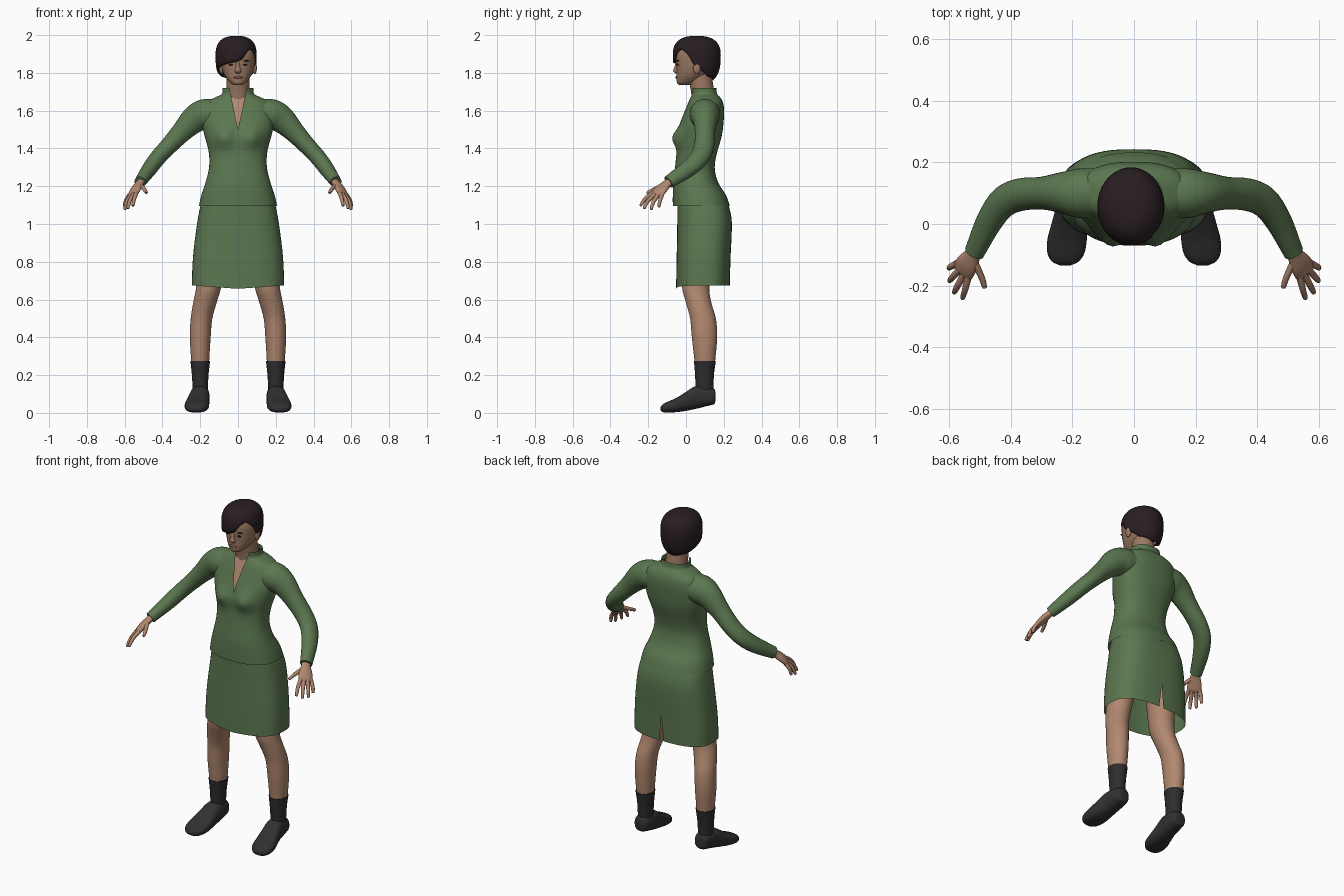
import bpy, bmesh, math
from mathutils import Vector

if "Cube" in bpy.data.objects:
    bpy.data.objects.remove(bpy.data.objects["Cube"])

X, Y, Z = Vector((1, 0, 0)), Vector((0, 1, 0)), Vector((0, 0, 1))


def material(name, r, g, b):
    m = bpy.data.materials.new(name)
    m.use_nodes = True
    m.diffuse_color = (r, g, b, 1)
    bsdf = next(n for n in m.node_tree.nodes if n.type == 'BSDF_PRINCIPLED')
    bsdf.inputs["Base Color"].default_value = (r, g, b, 1)
    bsdf.inputs["Roughness"].default_value = 0.8
    return m


GREEN = material("green cloth", 0.105, 0.185, 0.08)
SKIN = material("skin", 0.44, 0.245, 0.16)
FACE = material("face skin", 0.33, 0.19, 0.12)
HAIR = material("dark hair", 0.022, 0.013, 0.015)
SOCK = material("black sock", 0.026, 0.026, 0.028)
SHOE = material("black shoe", 0.03, 0.03, 0.032)
LIPS = material("lips", 0.24, 0.11, 0.085)
EYES = material("eyes", 0.03, 0.018, 0.015)


def finish(name, bm, mat, mirror=False):
    bmesh.ops.remove_doubles(bm, verts=bm.verts, dist=0.0001)
    bmesh.ops.recalc_face_normals(bm, faces=bm.faces)
    me = bpy.data.meshes.new(name)
    bm.to_mesh(me)
    bm.free()
    me.materials.append(mat)
    ob = bpy.data.objects.new(name, me)
    bpy.context.collection.objects.link(ob)
    bpy.ops.object.select_all(action='DESELECT')
    ob.select_set(True)
    bpy.context.view_layer.objects.active = ob
    bpy.ops.object.shade_smooth_by_angle(angle=math.radians(50))
    if mirror:
        ob.modifiers.new("Mirror", 'MIRROR')
    return ob


def grid_faces(bm, rows):
    for a, b in zip(rows, rows[1:]):
        for i in range(len(a) - 1):
            bm.faces.new((a[i], a[i + 1], b[i + 1], b[i]))


def spline(rings, steps=4):
    """Smooth curve through all ring values."""
    pts = [Vector(r) for r in rings]
    out = []
    for i in range(len(pts) - 1):
        p, q = pts[i], pts[i + 1]
        m0 = (q - pts[i - 1]) / 2 if i else q - p
        m1 = (pts[i + 2] - p) / 2 if i + 2 < len(pts) else q - p
        for k in range(steps):
            t = k / steps
            out.append(p * (2*t**3 - 3*t*t + 1) + m0 * (t**3 - 2*t*t + t)
                       + q * (3*t*t - 2*t**3) + m1 * (t**3 - t*t))
    return out + [pts[-1]]


def loft(name, mat, rings, u=X, v=None, power=2.0, sides=32, seam=-90,
         gap=None, tweak=None, caps=True, mirror=False):
    """Skin oval rings (x, y, z, half width, half depth); gap opens a slit at the seam."""
    bm = bmesh.new()
    rings = spline(rings)
    rows = []
    for i, r in enumerate(rings):
        c, a, b = Vector(r[:3]), r[3], r[4]
        uu, vv = u, v
        if v is None:
            t = Vector(rings[min(i + 1, len(rings) - 1)][:3]) - Vector(rings[max(i - 1, 0)][:3])
            vv = t.cross(u).normalized()
            uu = vv.cross(t).normalized()
        g = math.asin(min(1, gap(c.z) / a) ** (power / 2)) if gap else 0
        row = []
        for k in range(sides + 1):
            th = math.radians(seam) + g + (2 * math.pi - 2 * g) * k / sides
            co, si = math.cos(th), math.sin(th)
            p = (c + uu * a * math.copysign(abs(co) ** (2 / power), co)
                 + vv * b * math.copysign(abs(si) ** (2 / power), si))
            if tweak:
                tweak(p)
            row.append(bm.verts.new(p))
        rows.append(row)
    grid_faces(bm, rows)
    if caps:
        for row in (rows[0], rows[-1]):
            bm.faces.new(row[:-1])
    return finish(name, bm, mat, mirror)


def levels(table):
    """Rows of (z, front, back, half width) as upright rings."""
    return [(0, (f + b) / 2, z, w, (b - f) / 2) for z, f, b, w in table]


def blob(name, mat, at, size, mirror=False):
    bm = bmesh.new()
    bmesh.ops.create_uvsphere(bm, u_segments=16, v_segments=10, radius=1)
    for vert in bm.verts:
        vert.co = Vector(at) + Vector([p * s for p, s in zip(vert.co, size)])
    return finish(name, bm, mat, mirror)


# Jacket with an open neckline, over a skin chest
def bust(p):
    if p.y < 0.05:
        p.y -= 0.034 * math.exp(-((abs(p.x) - 0.075) / 0.05) ** 2 - ((p.z - 1.457) / 0.05) ** 2)


torso = [(1.095, -.07, .232, .207), (1.15, -.07, .213, .195), (1.22, -.067, .17, .172),
         (1.3, -.058, .152, .153), (1.38, -.05, .165, .155), (1.46, -.045, .188, .175),
         (1.53, -.032, .198, .19), (1.6, -.006, .202, .185), (1.645, .012, .195, .165),
         (1.672, .023, .18, .118), (1.688, .028, .165, .086), (1.72, .026, .16, .082)]
loft("jacket_body", GREEN, levels(torso), v=Y, power=2.4, sides=56, caps=False,
     gap=lambda z: max(0, (z - 1.5) * 0.21), tweak=bust)
loft("chest", SKIN, levels([(z, f + .013, b - .02, w - .02) for z, f, b, w in torso[5:10]]),
     v=Y, power=2.4)

# Sleeves
loft("sleeves", GREEN, [(.11, .1, 1.585, .08, .075), (.18, .1, 1.578, .08, .082),
     (.235, .102, 1.55, .066, .072), (.3, .1, 1.485, .053, .055), (.37, .095, 1.41, .053, .046),
     (.425, .07, 1.35, .052, .043), (.47, .008, 1.29, .046, .04), (.518, -.092, 1.222, .035, .031)],
     u=Y, mirror=True)

# Hands
across = Vector((.045, .055, -.012)).normalized()
loft("palms", SKIN, [(.508, -.07, 1.235, .025, .02), (.522, -.1, 1.213, .027, .019),
     (.54, -.128, 1.187, .038, .019), (.553, -.15, 1.163, .04, .016), (.559, -.16, 1.153, .032, .01)],
     u=across, sides=20, mirror=True)
fingers = {"thumbs": ((.517, -.125, 1.205), (.495, -.172, 1.182), (.485, -.204, 1.166)),
           "index_fingers": ((.536, -.165, 1.17), (.548, -.212, 1.138), (.556, -.239, 1.1)),
           "middle_fingers": ((.549, -.158, 1.163), (.572, -.2, 1.124), (.583, -.221, 1.085)),
           "ring_fingers": ((.563, -.145, 1.158), (.588, -.172, 1.118), (.598, -.184, 1.08)),
           "little_fingers": ((.573, -.127, 1.156), (.594, -.138, 1.122), (.6, -.143, 1.092))}
for name, (base, mid, tip) in fingers.items():
    end = Vector(tip) + (Vector(tip) - Vector(mid)) * 0.08
    loft(name, SKIN, [(*base, .012, .012), (*mid, .0105, .0105), (*tip, .008, .008), (*end, .003, .003)],
         u=across, sides=10, mirror=True)


# Skirt with a back vent and a dipped front hem
def hem(p):
    if p.z < 0.72 and p.y < 0.05:
        p.z -= 0.02 * (1 - abs(p.x) / 0.25) * (0.72 - p.z) / 0.05


loft("skirt", GREEN, levels([(1.125, -.045, .212, .185), (1.09, -.046, .228, .2),
     (1.03, -.046, .241, .212), (.95, -.047, .242, .224), (.85, -.049, .237, .236),
     (.76, -.051, .234, .242), (.675, -.052, .232, .244)]), v=Y, power=2.7, sides=56,
     seam=90, gap=lambda z: max(0, (0.82 - z) * 0.1), tweak=hem, caps=False)

# Legs, socks and shoes
loft("legs", SKIN, [(.115, .08, .95, .085, .09), (.14, .06, .78, .072, .08), (.156, .052, .66, .066, .072),
     (.176, .068, .58, .062, .067), (.193, .09, .5, .057, .068), (.2, .098, .4, .055, .067),
     (.2, .1, .25, .046, .052)], v=Y, mirror=True)
loft("socks", SOCK, [(.2, .1, .275, .052, .058), (.2, .098, .2, .044, .05), (.2, .098, .1, .039, .046)],
     v=Y, mirror=True)
loft("shoes", SHOE, [(.2, .156, .088, .02, .022), (.2, .148, .087, .038, .041), (.2, .11, .087, .048, .051),
     (.203, .05, .081, .052, .06), (.21, 0, .061, .058, .05), (.217, -.05, .042, .064, .038),
     (.221, -.095, .031, .06, .029), (.223, -.122, .025, .043, .021), (.223, -.134, .022, .018, .01)],
     v=Z, power=2.5, mirror=True)

# Neck, head and facial features
loft("neck", FACE, [(0, .1, 1.62, .075, .065), (0, .09, 1.69, .062, .062), (0, .08, 1.75, .06, .062),
     (0, .075, 1.8, .06, .06)], v=Y)
loft("head", FACE, levels([(1.735, -.035, .02, .018), (1.745, -.047, .05, .038), (1.77, -.05, .09, .06),
     (1.8, -.05, .13, .077), (1.84, -.051, .15, .088), (1.9, -.053, .155, .09),
     (1.95, -.03, .14, .072), (1.975, .01, .1, .035)]), v=Y, power=2.2)
loft("nose", FACE, [(0, -.045, 1.858, .009, .008), (0, -.051, 1.83, .011, .011),
     (0, -.054, 1.81, .018, .014), (0, -.046, 1.798, .012, .009)], v=Y, sides=16)
blob("lips", LIPS, (0, -.048, 1.776), (.024, .009, .007))
blob("eyes", EYES, (.037, -.043, 1.843), (.013, .006, .005), mirror=True)
blob("eyebrows", HAIR, (.04, -.043, 1.864), (.02, .007, .004), mirror=True)
blob("ears", FACE, (.088, .058, 1.825), (.012, .02, .032), mirror=True)

# Cropped hair cap with a swept fringe: the lower edge follows (angle, height)
edge = [(-90, 1.858), (-72, 1.872), (-58, 1.912), (-42, 1.93), (-22, 1.9), (-8, 1.845), (10, 1.815),
        (35, 1.78), (90, 1.76), (150, 1.78), (185, 1.815), (205, 1.83), (240, 1.848), (270, 1.858)]


def edge_height(deg):
    for (a, h), (b, k) in zip(edge, edge[1:]):
        if deg <= b:
            return h + (k - h) * (deg - a) / (b - a)
    return edge[-1][1]


bm = bmesh.new()
rows = []
n, mid = 2.6, 1.89
for i in range(73):
    deg = -90 + i * 5
    drop = edge_height(deg) - mid
    t = drop / (0.106 if drop > 0 else 0.155)
    last = math.acos(math.copysign(abs(t) ** (n / 2), t))
    row = []
    for k in range(17):
        phi = last * k / 16
        c, s = math.cos(phi), math.sin(phi) ** (2 / n)
        z = mid + (0.106 if c > 0 else -0.155) * abs(c) ** (2 / n)
        th = math.radians(deg)
        row.append(bm.verts.new((-.01 + .109 * s * math.cos(th), .057 + .127 * s * math.sin(th), z)))
    rows.append(row)
grid_faces(bm, rows)
hair = finish("hair", bm, HAIR)
thick = hair.modifiers.new("Thickness", 'SOLIDIFY')
thick.thickness = 0.012
thick.offset = -1
